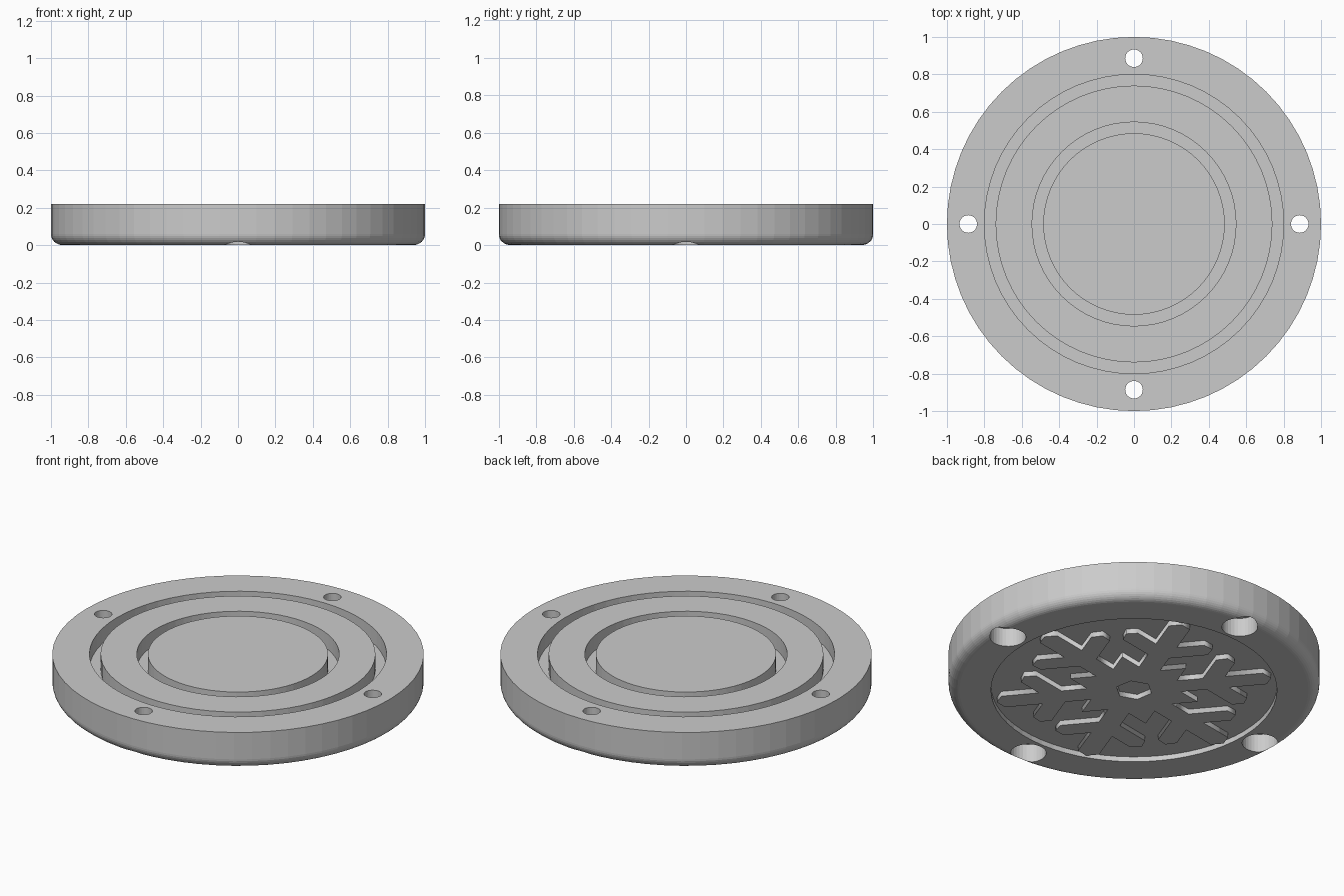
import bpy, bmesh
from math import sin, cos, pi, radians
from mathutils import Matrix, Vector

cube = bpy.data.objects.get("Cube")
if cube:
    bpy.data.objects.remove(cube, do_unlink=True)

# Single grey material
GREY = (0.6, 0.6, 0.6, 1)
grey = bpy.data.materials.new("plain grey")
grey.use_nodes = True
grey.diffuse_color = GREY
grey.node_tree.nodes["Principled BSDF"].inputs["Base Color"].default_value = GREY

HEIGHT, RECESS, FILLET, GROOVE_Z = 0.22, 0.03, 0.06, 0.13
SEGMENTS = 64


def lathe(name, profile, steps, offset=(0, 0, 0)):
    """Spin an (r, z) profile around z into a closed solid."""
    bm = bmesh.new()
    verts = [bm.verts.new((r, 0, z)) for r, z in profile]
    edges = [bm.edges.new(pair) for pair in zip(verts, verts[1:])]
    bmesh.ops.spin(bm, geom=verts + edges, cent=(0, 0, 0), axis=(0, 0, 1),
                   angle=2 * pi, steps=steps, use_duplicate=False)
    bmesh.ops.remove_doubles(bm, verts=bm.verts, dist=1e-4)
    bmesh.ops.recalc_face_normals(bm, faces=bm.faces)
    bmesh.ops.translate(bm, verts=bm.verts, vec=offset)
    mesh = bpy.data.meshes.new(name)
    bm.to_mesh(mesh)
    bm.free()
    mesh.materials.append(grey)
    obj = bpy.data.objects.new(name, mesh)
    bpy.context.collection.objects.link(obj)
    return obj


# Disc body: underside recess, rounded lower rim, two ring grooves on top
profile = [(0, RECESS), (0.77, RECESS), (0.77, 0)]
for i in range(9):
    a = pi / 2 * i / 8
    profile.append((1 - FILLET + FILLET * sin(a), FILLET - FILLET * cos(a)))
profile.append((1, HEIGHT))
for outer, inner in ((0.8, 0.74), (0.545, 0.485)):
    profile += [(outer, HEIGHT), (outer, GROOVE_Z), (inner, GROOVE_Z), (inner, HEIGHT)]
profile.append((0, HEIGHT))
body = lathe("disc_body", profile, SEGMENTS)

# Four stepped screw holes, wide below and narrow above
hole_profile = [(0, -0.1), (0.097, -0.1), (0.097, 0.11), (0.047, 0.11),
                (0.047, 0.4), (0, 0.4)]
bpy.context.view_layer.objects.active = body
for k in range(4):
    a = k * pi / 2
    cutter = lathe("hole_cutter", hole_profile, 32, (0.886 * cos(a), 0.886 * sin(a), 0))
    cutter.hide_render = True
    cut = body.modifiers.new("screw_hole", 'BOOLEAN')
    cut.operation = 'DIFFERENCE'
    cut.solver = 'EXACT'
    cut.object = cutter
    bpy.ops.object.modifier_apply(modifier=cut.name)
    bpy.data.objects.remove(cutter, do_unlink=True)

# Snowflake relief: half an arm, mirrored and repeated six times
half_arm = [(0.245, 0.06), (0.386, 0.06), (0.492, 0.243), (0.556, 0.247),
            (0.584, 0.19), (0.509, 0.06), (0.715, 0.06)]
arm = [(x, -y) for x, y in half_arm] + [(0.75, 0)] + half_arm[::-1]
arm.append((0.316, 0.1825))  # star point between two arms
TURN = radians(10)
outline = []
for k in range(6):
    turn = Matrix.Rotation(TURN + k * pi / 3, 3, 'Z')
    outline += [turn @ Vector((x, y, 0)) for x, y in arm]
hexagon = [Matrix.Rotation(TURN + pi / 6 + k * pi / 3, 3, 'Z') @ Vector((0.1, 0, 0))
           for k in range(6)]

curve = bpy.data.curves.new("snowflake_relief", 'CURVE')
curve.dimensions = '2D'
curve.fill_mode = 'BOTH'
curve.extrude = RECESS / 2 + 0.002
for loop in (outline, hexagon):
    spline = curve.splines.new('POLY')
    spline.points.add(len(loop) - 1)
    for point, co in zip(spline.points, loop):
        point.co = (*co, 1)
    spline.use_cyclic_u = True
curve.materials.append(grey)
flake = bpy.data.objects.new("snowflake_relief", curve)
flake.location.z = curve.extrude
bpy.context.collection.objects.link(flake)

# Turn the relief into a mesh
bpy.ops.object.select_all(action='DESELECT')
flake.select_set(True)
bpy.context.view_layer.objects.active = flake
bpy.ops.object.convert(target='MESH')
